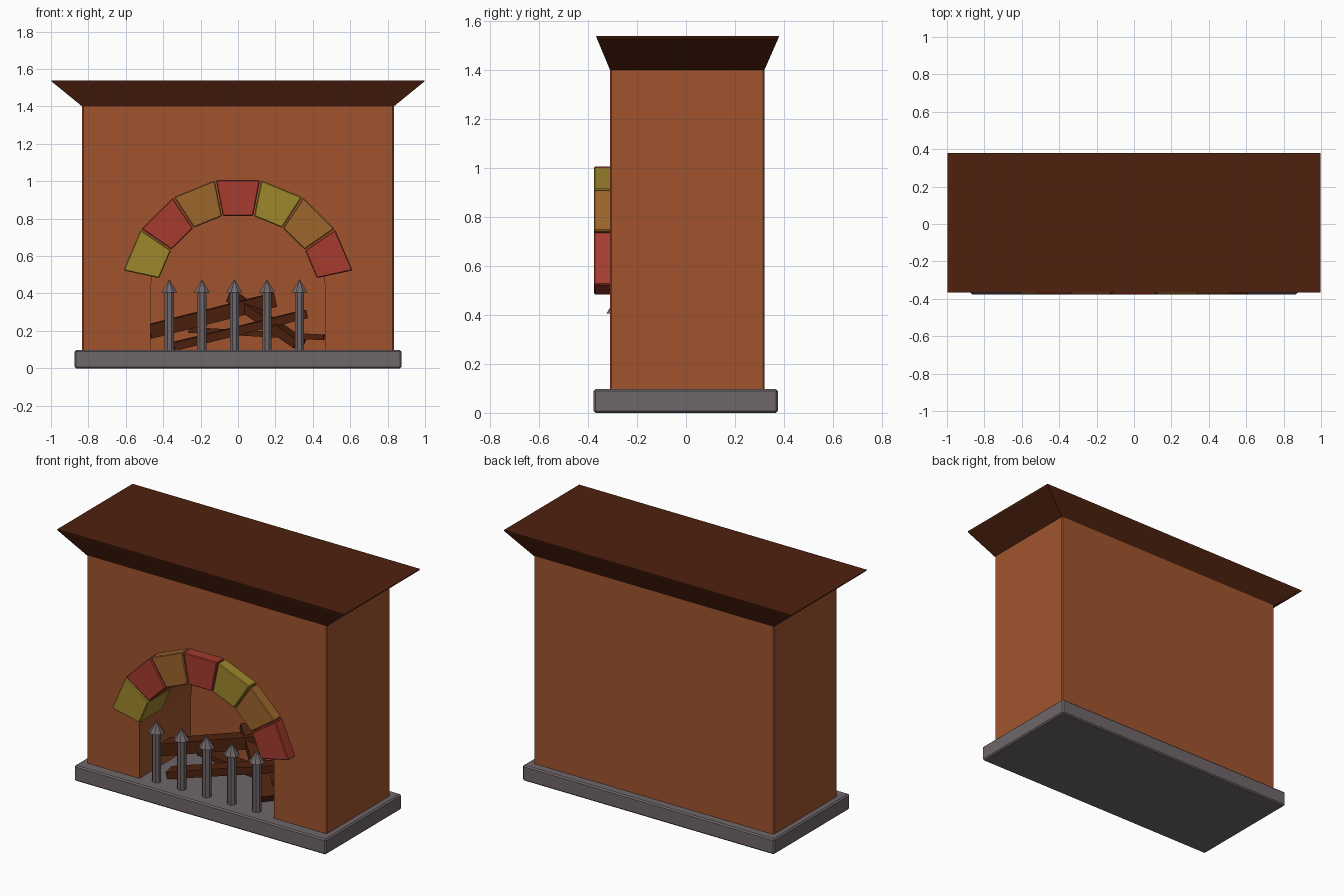
import bpy, bmesh, math
from mathutils import Vector

if "Cube" in bpy.data.objects:
    bpy.data.objects.remove(bpy.data.objects["Cube"])


def material(name, r, g, b):
    lin = lambda c: ((c / 255 + 0.055) / 1.055) ** 2.4 if c > 10 else c / 255 / 12.92
    m = bpy.data.materials.new(name)
    m.diffuse_color = (lin(r), lin(g), lin(b), 1)
    m.use_nodes = True
    m.node_tree.nodes["Principled BSDF"].inputs["Base Color"].default_value = m.diffuse_color
    return m


SIENNA = material("sienna_plaster", 160, 84, 45)
BROWN = material("dark_wood", 78, 33, 14)
GREY = material("grey_stone", 112, 103, 107)
RED = material("red_stone", 165, 59, 47)
OLIVE = material("olive_stone", 158, 135, 44)
OCHRE = material("ochre_stone", 157, 102, 44)


def finish(name, bm, mat, bevel=0):
    bmesh.ops.recalc_face_normals(bm, faces=bm.faces)
    if bevel:
        bmesh.ops.bevel(bm, geom=bm.edges[:], offset=bevel, segments=1, affect='EDGES')
    mesh = bpy.data.meshes.new(name)
    bm.to_mesh(mesh)
    bm.free()
    ob = bpy.data.objects.new(name, mesh)
    bpy.context.collection.objects.link(ob)
    mesh.materials.append(mat)
    return ob


def loft(name, rings, mat, bevel=0):
    """Closed solid through rings that have equal point counts."""
    bm = bmesh.new()
    vs = [[bm.verts.new(p) for p in ring] for ring in rings]
    n = len(vs[0])
    for a, b in zip(vs, vs[1:]):
        for i in range(n):
            bm.faces.new((a[i], a[(i + 1) % n], b[(i + 1) % n], b[i]))
    bm.faces.new(vs[0])
    bm.faces.new(vs[-1])
    return finish(name, bm, mat, bevel)


def rect(hx, y0, y1, z):
    return [(-hx, y0, z), (hx, y0, z), (hx, y1, z), (-hx, y1, z)]


def extrude_xz(name, pts, y0, y1, mat, bevel=0):
    return loft(name, [[(x, y, z) for x, z in pts] for y in (y0, y1)], mat, bevel)


# Hearth base, chimney body and flared mantel
loft("hearth_base", [rect(0.873, -0.378, 0.375, 0), rect(0.873, -0.378, 0.375, 0.097)], GREY, 0.008)
body = loft("fireplace_body", [rect(0.833, -0.31, 0.32, 0.08), rect(0.833, -0.31, 0.32, 1.41)], SIENNA, 0.006)
loft("mantel", [rect(0.833, -0.31, 0.32, 1.40), rect(0.995, -0.365, 0.378, 1.532),
                rect(0.998, -0.367, 0.38, 1.54)], BROWN)

# Arched firebox opening cut into the body
arch = [(-0.468, 0.0), (0.468, 0.0)]
arch += [(0.468 * math.cos(math.radians(a)), 0.42 + 0.468 * math.sin(math.radians(a)))
         for a in range(0, 181, 12)]
cutter = extrude_xz("opening_cutter", arch, -0.6, 0.20, SIENNA)
cutter.hide_render = True
mod = body.modifiers.new("opening", 'BOOLEAN')
mod.object = cutter
mod.operation = 'DIFFERENCE'
mod.solver = 'EXACT'
bpy.context.view_layer.objects.active = body
bpy.ops.object.modifier_apply(modifier=mod.name)
bpy.data.objects.remove(cutter)

# Seven wedge stones around the arch, right to left
for i, mat in enumerate((RED, OCHRE, OLIVE, RED, OCHRE, RED, OLIVE)):
    mid = 90 + (i - 3) * 22.3
    pts = []
    for r, d in ((0.432, -10.8), (0.627, -10.8), (0.627, 10.8), (0.432, 10.8)):
        a = math.radians(mid + d)
        pts.append((r * math.cos(a), 0.39 + r * math.sin(a)))
    extrude_xz(f"arch_stone_{i + 1}", pts, -0.376, -0.15, mat, 0.005)

# Spiked fire guard: round bars with pointed caps
for i in range(5):
    x = -0.367 + i * 0.174
    rings = [[(x + r * math.cos(k * math.pi / 4 + math.pi / 8),
               -0.283 + r * math.sin(k * math.pi / 4 + math.pi / 8), z) for k in range(8)]
             for r, z in ((0.027, 0.09), (0.027, 0.405), (0.046, 0.405), (0.001, 0.475))]
    loft(f"guard_spike_{i + 1}", rings, GREY)


# Crossed firewood planks
def plank(name, a, b, width, height):
    a, b = Vector(a), Vector(b)
    d = (b - a).normalized()
    side = d.cross(Vector((0, 0, 1))).normalized() * width / 2
    up = side.cross(d).normalized() * height / 2
    loft(name, [[p - side - up, p + side - up, p + side + up, p - side + up] for p in (a, b)], BROWN)


plank("log_rear", (-0.48, -0.06, 0.195), (0.19, 0.11, 0.365), 0.09, 0.075)
plank("log_front", (-0.35, -0.18, 0.115), (0.36, -0.02, 0.29), 0.09, 0.045)
plank("log_low", (-0.26, 0.02, 0.205), (0.46, -0.03, 0.165), 0.10, 0.03)
plank("log_cross", (-0.03, 0.13, 0.38), (0.33, -0.17, 0.13), 0.08, 0.05)
